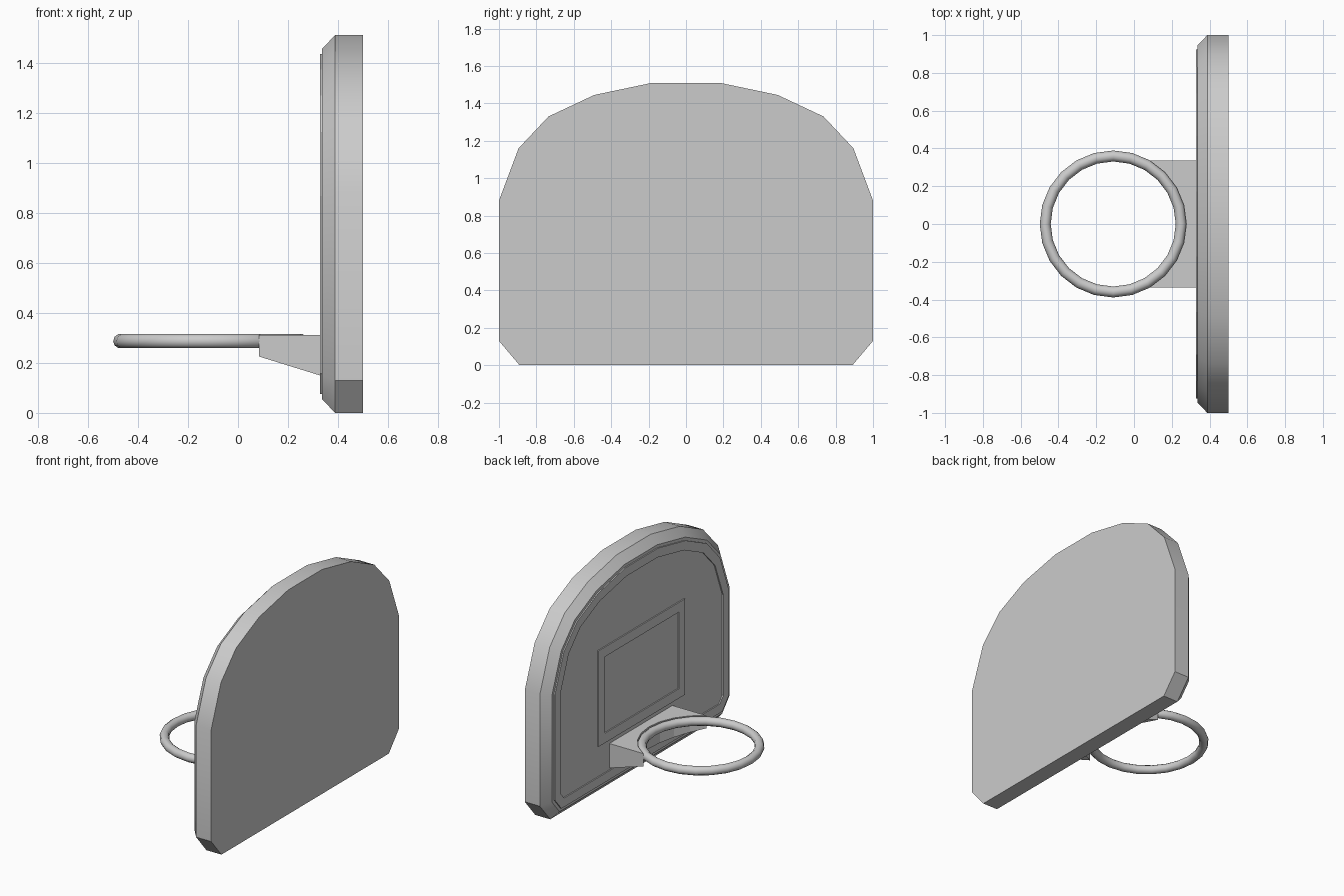
import bpy, bmesh
from math import radians, cos, sin
from mathutils import Vector

if "Cube" in bpy.data.objects:
    bpy.data.objects.remove(bpy.data.objects["Cube"])


def inset(pts, d):
    """Mitred inward offset of a counter-clockwise outline."""
    out = []
    n = len(pts)
    for i in range(n):
        p0, p, p1 = (Vector(pts[j % n]) for j in (i - 1, i, i + 1))
        a, b = (p - p0).normalized(), (p1 - p).normalized()
        na, nb = Vector((-a.y, a.x)), Vector((-b.y, b.x))
        m = na + nb
        out.append(tuple(p + m * (d / m.dot(na) if m.length else 0)))
    return out


def finish(name, bm, smooth=True):
    bmesh.ops.recalc_face_normals(bm, faces=bm.faces)
    me = bpy.data.meshes.new(name)
    bm.to_mesh(me)
    bm.free()
    ob = bpy.data.objects.new(name, me)
    bpy.context.collection.objects.link(ob)
    if smooth:
        bpy.ops.object.select_all(action='DESELECT')
        ob.select_set(True)
        bpy.context.view_layer.objects.active = ob
        bpy.ops.object.shade_smooth_by_angle(angle=radians(30))
    return ob


def loft(name, sections, closed=False, smooth=True):
    """Bridge loops of 3D points; cap the ends, or close back to the first loop."""
    bm = bmesh.new()
    loops = [[bm.verts.new(p) for p in s] for s in sections]
    pairs = list(zip(loops, loops[1:]))
    if closed:
        pairs.append((loops[-1], loops[0]))
    else:
        bm.faces.new(loops[0])
        bm.faces.new(loops[-1])
    n = len(loops[0])
    for a, b in pairs:
        for i in range(n):
            j = (i + 1) % n
            bm.faces.new((a[i], a[j], b[j], b[i]))
    return finish(name, bm, smooth)


def at_x(outline, x):
    return [(x, y, z) for y, z in outline]


def stripe(name, outer, width):
    """Thin raised band on the board face."""
    inner = inset(outer, width)
    loft(name, [at_x(outer, 0.337), at_x(outer, 0.328),
                at_x(inner, 0.328), at_x(inner, 0.337)], closed=True, smooth=False)


# Backboard with chamfered playing side
half = [(0.89, 0), (1, 0.13), (1, 0.88), (0.895, 1.16),
        (0.735, 1.33), (0.49, 1.445), (0.18, 1.51)]
outline = half + [(-y, z) for y, z in reversed(half)]
loft("backboard", [at_x(outline, 0.5), at_x(outline, 0.388),
                   at_x(inset(outline, 0.055), 0.336)])

# Raised border and target square
stripe("border_stripe", inset(outline, 0.075), 0.06)
stripe("target_square", [(-0.46, 0.34), (0.46, 0.34), (0.46, 0.985), (-0.46, 0.985)], 0.065)

# Rim
CX, R = -0.11, 0.36
bpy.ops.mesh.primitive_torus_add(major_radius=R, minor_radius=0.029, major_segments=24,
                                 minor_segments=10, location=(CX, 0, 0.287))
rim = bpy.context.object
rim.name = "rim"
bpy.ops.object.shade_smooth_by_angle(angle=radians(40))

# Bracket: hollowed to follow the rim, underside sloping down to the board
plan = [(CX + 0.387 * cos(radians(a)), 0.387 * sin(radians(a))) for a in range(-60, 61, 15)]
plan += [(0.337, 0.335), (0.337, -0.335)]
loft("rim_bracket", [[(x, y, 0.225 - (x - 0.085) * 0.31) for x, y in plan],
                     [(x, y, 0.312) for x, y in plan]], smooth=False)
